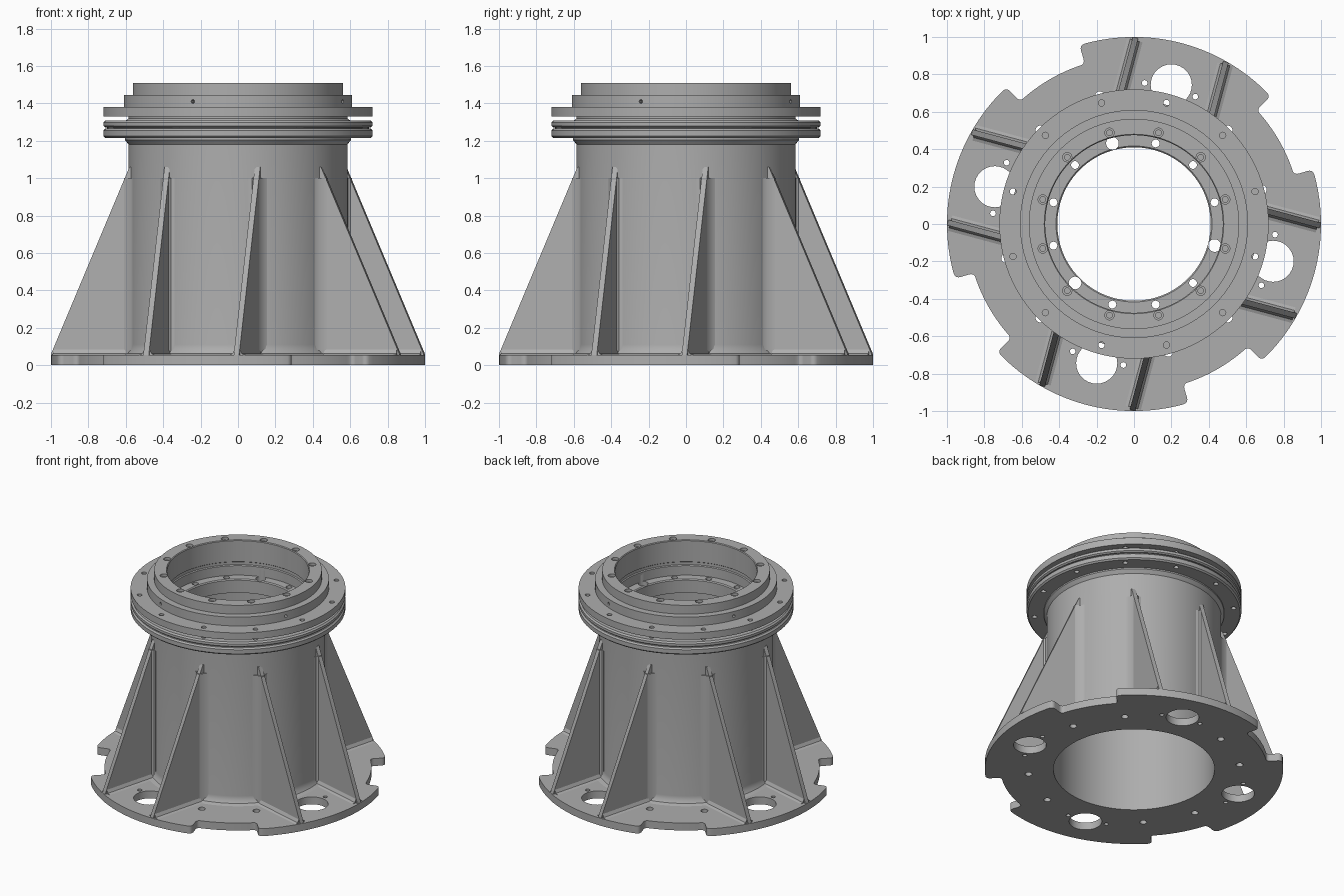
import bpy, bmesh, math
from mathutils import Matrix, Vector

if "Cube" in bpy.data.objects:
    bpy.data.objects.remove(bpy.data.objects["Cube"], do_unlink=True)

grey = bpy.data.materials.new("machined grey")
grey.use_nodes = True
colour = (0.42, 0.42, 0.42, 1)
grey.diffuse_color = colour
grey.node_tree.nodes["Principled BSDF"].inputs["Base Color"].default_value = colour

AXES = [math.radians(75 + 90 * i) for i in range(4)]
TWELVE = [math.radians(15 + 30 * i) for i in range(12)]


def polar(r, a, z=0):
    return Vector((r * math.cos(a), r * math.sin(a), z))


def finish(name, bm):
    bmesh.ops.recalc_face_normals(bm, faces=bm.faces)
    mesh = bpy.data.meshes.new(name)
    bm.to_mesh(mesh)
    bm.free()
    mesh.materials.append(grey)
    obj = bpy.data.objects.new(name, mesh)
    bpy.context.collection.objects.link(obj)
    return obj


def activate(obj):
    bpy.ops.object.select_all(action='DESELECT')
    obj.select_set(True)
    bpy.context.view_layer.objects.active = obj


def smooth(obj):
    activate(obj)
    bpy.ops.object.shade_smooth_by_angle(angle=math.radians(30))


def lathe(name, profile, steps=96):
    """Revolve a closed (radius, height) profile about z."""
    bm = bmesh.new()
    rings = [[bm.verts.new(polar(r, math.tau * i / steps, z)) for r, z in profile]
             for i in range(steps)]
    n = len(profile)
    for i, ring in enumerate(rings):
        nxt = rings[(i + 1) % steps]
        for j in range(n):
            k = (j + 1) % n
            bm.faces.new((ring[j], nxt[j], nxt[k], ring[k]))
    return finish(name, bm)


def add_prism(bm, points, sweep):
    """Sweep a flat polygon along a vector."""
    face = bm.faces.new([bm.verts.new(p) for p in points])
    out = bmesh.ops.extrude_face_region(bm, geom=[face])["geom"]
    bmesh.ops.translate(bm, vec=sweep, verts=[v for v in out if isinstance(v, bmesh.types.BMVert)])


def drill(target, holes, segments=20):
    """Cut cylinders given as (start, end, radius)."""
    bm = bmesh.new()
    for start, end, radius in holes:
        d = end - start
        m = Matrix.Translation((start + end) / 2) @ d.to_track_quat('Z', 'Y').to_matrix().to_4x4()
        bmesh.ops.create_cone(bm, cap_ends=True, segments=segments, radius1=radius,
                              radius2=radius, depth=d.length, matrix=m)
    cutter = finish("hole_cutter", bm)
    cutter.hide_render = True
    mod = target.modifiers.new("holes", 'BOOLEAN')
    mod.object, mod.operation, mod.solver = cutter, 'DIFFERENCE', 'EXACT'
    activate(target)
    bpy.ops.object.modifier_apply(modifier=mod.name)
    bpy.data.objects.remove(cutter, do_unlink=True)


def upright(r, a, radius, low, high):
    return polar(r, a, low), polar(r, a, high), radius


# Base plate: full radius lobes separated by four rounded notches
outline = []
for axis in AXES:
    for r, start, end in ((1.0, -32, 32), (0.895, 32, 58)):
        outline += [polar(r, axis + math.radians(start + (end - start) * i / 20))
                    for i in range(21)]
bm = bmesh.new()
add_prism(bm, outline, Vector((0, 0, 0.055)))
bmesh.ops.recalc_face_normals(bm, faces=bm.faces)
corners = [e for e in bm.edges if abs(e.verts[0].co.z - e.verts[1].co.z) > 0.01
           and e.calc_face_angle(0) > 0.7]
bmesh.ops.bevel(bm, geom=corners, offset=0.028, segments=4, profile=0.5,
                affect='EDGES', clamp_overlap=False)
plate = finish("base_plate", bm)
drill(plate, [upright(0, 0, 0.54, -0.1, 0.2)], 96)
drill(plate, [upright(0.77, a, 0.11, -0.1, 0.2) for a in AXES], 32)
small = []
for a in AXES:
    small += [upright(0.71, a + s * math.radians(30), 0.024, -0.1, 0.2) for s in (-1, 1)]
    small += [upright(0.756, a + s * math.radians(10.7), 0.015, -0.1, 0.2) for s in (-1, 1)]
drill(plate, small)
smooth(plate)

# Turned body: tube, grooved flanges, stepped top and inner ledge
body = lathe("pedestal_body", [
    (0.54, 0.03), (0.63, 0.03), (0.63, 0.055), (0.602, 0.063), (0.588, 0.085),
    (0.585, 0.11), (0.585, 1.18), (0.605, 1.205), (0.605, 1.215),
    (0.71, 1.215), (0.72, 1.225), (0.72, 1.255), (0.71, 1.265),
    (0.70, 1.265), (0.70, 1.272), (0.71, 1.272), (0.72, 1.28), (0.72, 1.298),
    (0.71, 1.308), (0.60, 1.308), (0.585, 1.32), (0.585, 1.33),
    (0.72, 1.33), (0.72, 1.38), (0.61, 1.38), (0.61, 1.445),
    (0.562, 1.445), (0.562, 1.51), (0.48, 1.51), (0.475, 1.505),
    (0.475, 1.35), (0.482, 1.345), (0.482, 1.325), (0.475, 1.32),
    (0.475, 1.25), (0.417, 1.25), (0.41, 1.243), (0.41, 1.15), (0.54, 1.15)])
drill(body, [upright(0.67, a, 0.017, 1.1, 1.45) for a in TWELVE])
drill(body, [upright(0.505, a, 0.025, 1.49, 1.6) for a in TWELVE])
drill(body, [upright(0.505, a, 0.015, 1.4, 1.6) for a in TWELVE])
drill(body, [upright(0.446, a, 0.034 if i % 4 == 3 else 0.021, 1.05, 1.3)
             for i, a in enumerate(TWELVE)])
drill(body, [(polar(0.57, a, 1.41), polar(0.65, a, 1.41), 0.01)
             for a in [math.radians(-23.3 + 90 * i) for i in range(4)]], 12)
smooth(body)

# Ribs: parallel pairs of tapering webs with flared feet and wall fillets
HALF = 0.015
OFFSET = 0.25
FLARE = [(-0.045, 0), (0.045, 0), (0.026, 0.008), (HALF, 0.03), (-HALF, 0.03), (-0.026, 0.008)]
for i, axis in enumerate(AXES):
    for side, label in ((-1, "a"), (1, "b")):
        v = side * OFFSET
        bm = bmesh.new()
        web = [(0.5, 0.04), (0.964, 0.04), (0.964, 0.06), (0.53, 1.06), (0.5, 1.06)]
        add_prism(bm, [Vector((u, v - HALF, z)) for u, z in web], Vector((0, 2 * HALF, 0)))
        add_prism(bm, [Vector((0.55, v + s, 0.054 + h)) for s, h in FLARE], Vector((0.4, 0, 0)))
        # Wall fillet follows the slope of the tube on either side of the web
        wall = [(math.sqrt(0.585 ** 2 - (v + s) ** 2) + h, v + s) for s, h in FLARE[1:3]]
        wall += [(0.56, v + HALF), (0.56, v - HALF)]
        wall += [(math.sqrt(0.585 ** 2 - (v + s) ** 2) + h, v + s) for s, h in (FLARE[5], FLARE[0])]
        wall += [(0.5, v)]
        add_prism(bm, [Vector((x, y, 0.05)) for x, y in wall], Vector((0, 0, 0.95)))
        bmesh.ops.rotate(bm, verts=bm.verts, cent=(0, 0, 0), matrix=Matrix.Rotation(axis, 3, 'Z'))
        smooth(finish(f"rib_{i + 1}{label}", bm))
